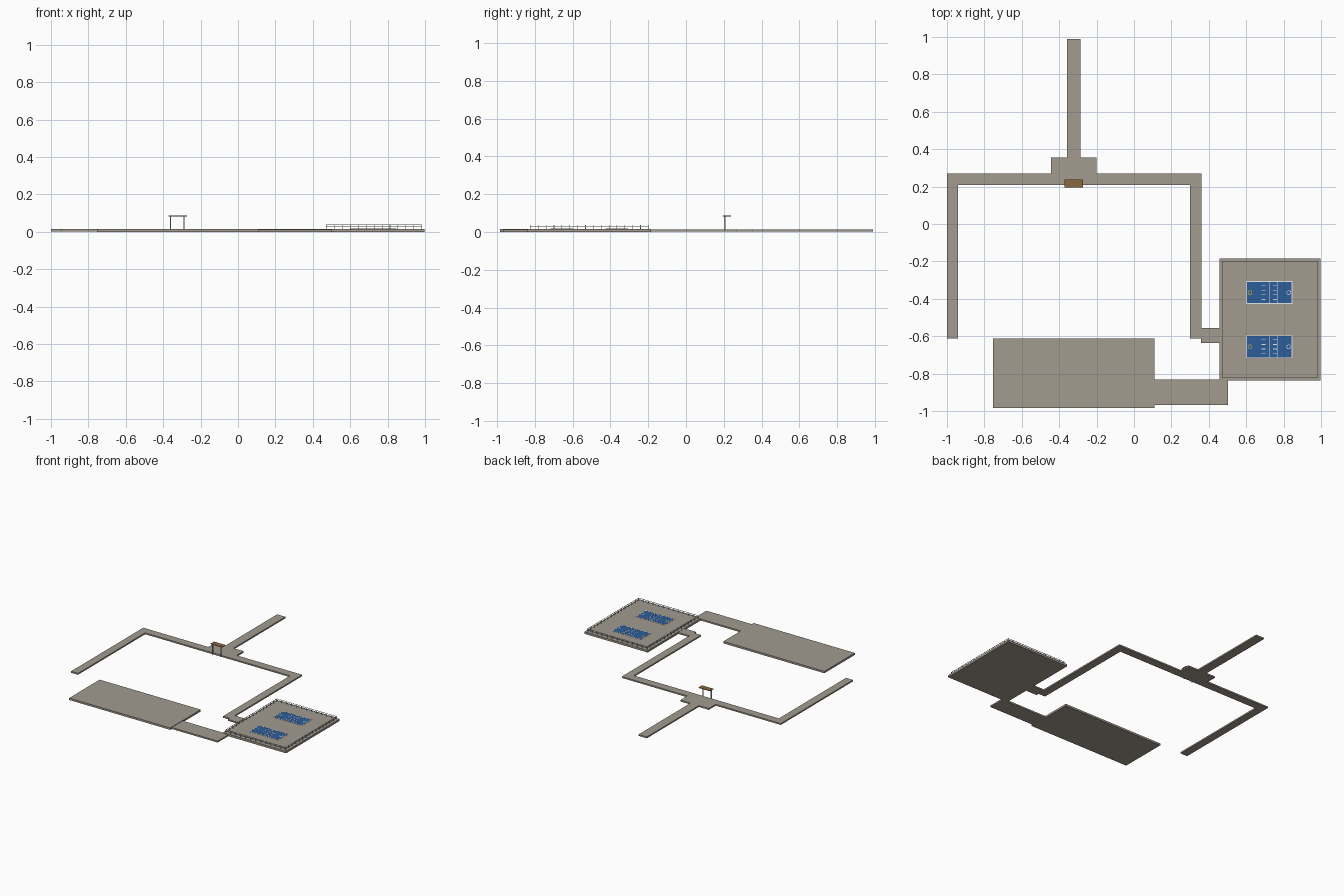
import bpy, bmesh, math
from mathutils import Matrix, Vector

if "Cube" in bpy.data.objects:
    bpy.data.objects.remove(bpy.data.objects["Cube"])


def mat(name, r, g, b):
    m = bpy.data.materials.new(name)
    m.diffuse_color = (r, g, b, 1)
    m.use_nodes = True
    m.node_tree.nodes["Principled BSDF"].inputs["Base Color"].default_value = m.diffuse_color
    return m


CONCRETE = mat("warm concrete", 0.36, 0.33, 0.28)
BLUE = mat("court blue", 0.025, 0.11, 0.32)
WHITE = mat("line white", 0.85, 0.85, 0.85)
YELLOW = mat("marker yellow", 0.85, 0.55, 0.03)
STEEL = mat("fence steel", 0.6, 0.6, 0.6)
BROWN = mat("roof brown", 0.25, 0.14, 0.05)


def finish(name, bm, material):
    me = bpy.data.meshes.new(name)
    bm.to_mesh(me)
    bm.free()
    me.materials.append(material)
    ob = bpy.data.objects.new(name, me)
    bpy.context.collection.objects.link(ob)
    return ob


def boxes(name, material, items):
    """One object from boxes given as x0, x1, y0, y1, z0, z1."""
    bm = bmesh.new()
    for x0, x1, y0, y1, z0, z1 in items:
        c = Vector(((x0 + x1) / 2, (y0 + y1) / 2, (z0 + z1) / 2))
        bmesh.ops.create_cube(bm, size=1, matrix=Matrix.Translation(c)
                              @ Matrix.Diagonal((x1 - x0, y1 - y0, z1 - z0, 1)))
    return finish(name, bm, material)


def slab(name, outline, z0, z1):
    """Concrete slab extruded from a plan outline."""
    bm = bmesh.new()
    face = bm.faces.new([bm.verts.new((x, y, z0)) for x, y in outline])
    ext = bmesh.ops.extrude_face_region(bm, geom=[face])
    for v in ext["geom"]:
        if isinstance(v, bmesh.types.BMVert):
            v.co.z = z1
    bmesh.ops.recalc_face_normals(bm, faces=bm.faces)
    return finish(name, bm, CONCRETE)


def ring(name, material, x, y, r, z):
    """Flat painted circle outline."""
    bm = bmesh.new()
    n = 24
    rows = [[bm.verts.new((x + q * math.cos(2 * math.pi * i / n),
                           y + q * math.sin(2 * math.pi * i / n), z)) for i in range(n)]
            for q in (r, r - 0.003)]
    for i in range(n):
        j = (i + 1) % n
        bm.faces.new((rows[0][i], rows[0][j], rows[1][j], rows[1][i]))
    return finish(name, bm, material)


# Walkways: north arm, landing and U-shaped path in one outline
slab("walkway", [(-1, -0.613), (-0.94, -0.613), (-0.94, 0.208), (0.30, 0.208),
                 (0.30, -0.613), (0.36, -0.613), (0.36, 0.27), (-0.20, 0.27),
                 (-0.20, 0.355), (-0.287, 0.355), (-0.287, 0.99), (-0.358, 0.99),
                 (-0.358, 0.355), (-0.443, 0.355), (-0.443, 0.27), (-1, 0.27)], 0.003, 0.014)

# Plaza slabs and their links
TOP = 0.016
X0, X1, Y0, Y1 = 0.457, 0.998, -0.838, -0.184
boxes("side_link", CONCRETE, [(0.358, 0.46, -0.635, -0.555, 0.003, 0.014)])
boxes("lower_plaza", CONCRETE, [(-0.755, 0.11, -0.985, -0.613, 0, 0.015)])
boxes("lower_link", CONCRETE, [(0.108, 0.503, -0.967, -0.832, 0, 0.012)])
boxes("court_slab", CONCRETE, [(X0, X1, Y0, Y1, 0, TOP)])

# Fence around the court slab: posts and two rails
fx0, fx1, fy0, fy1 = X0 + 0.015, X1 - 0.015, Y0 + 0.015, Y1 - 0.015
t = 0.0015
posts, rails = [], []
for i in range(13):
    x = fx0 + (fx1 - fx0) * i / 12
    posts += [(x - t, x + t, y - t, y + t, TOP, 0.038) for y in (fy0, fy1)]
for i in range(1, 15):
    y = fy0 + (fy1 - fy0) * i / 15
    posts += [(x - t, x + t, y - t, y + t, TOP, 0.038) for x in (fx0, fx1)]
for z in (0.026, 0.036):
    rails += [(fx0, fx1, y - t, y + t, z, z + 0.002) for y in (fy0, fy1)]
    rails += [(x - t, x + t, fy0, fy1, z, z + 0.002) for x in (fx0, fx1)]
boxes("fence_posts", STEEL, posts)
boxes("fence_rails", STEEL, rails)

# Two painted courts
cx0, cx1, w = 0.602, 0.845, 0.002
for n, (y0, y1) in enumerate([(-0.425, -0.308), (-0.715, -0.598)], 1):
    ym = (y0 + y1) / 2
    boxes(f"court_{n}_surface", BLUE, [(cx0, cx1, y0, y1, TOP, TOP + 0.001)])
    z0, z1 = TOP, TOP + 0.0018
    lines = [(cx0 - w, cx1 + w, y - w, y + w, z0, z1) for y in (y0, y1)]
    lines += [(x - w, x + w, y0, y1, z0, z1) for x in (cx0, 0.7225, cx1)]
    for x in (0.692, 0.754):
        lines += [(x - 0.010, x + 0.010, ym + d - w, ym + d + w, z0, z1)
                  for d in (-0.037, -0.012, 0.012, 0.037)]
    lines += [(0.766 - w / 2, 0.766 + w / 2, y0, y1, z0, z1)]
    boxes(f"court_{n}_lines", WHITE, lines)
    ring(f"court_{n}_yellow_ring", YELLOW, 0.620, ym, 0.012, z1)
    ring(f"court_{n}_white_ring", WHITE, 0.827, ym, 0.012, z1)

# Entrance shelter: two posts, crossbar and thin roof
boxes("shelter_posts", STEEL, [(x - 0.003, x + 0.003, 0.200, 0.208, 0.003, 0.084)
                               for x in (-0.36, -0.288)])
boxes("shelter_roof", BROWN, [(-0.372, -0.274, 0.196, 0.238, 0.083, 0.087)])
